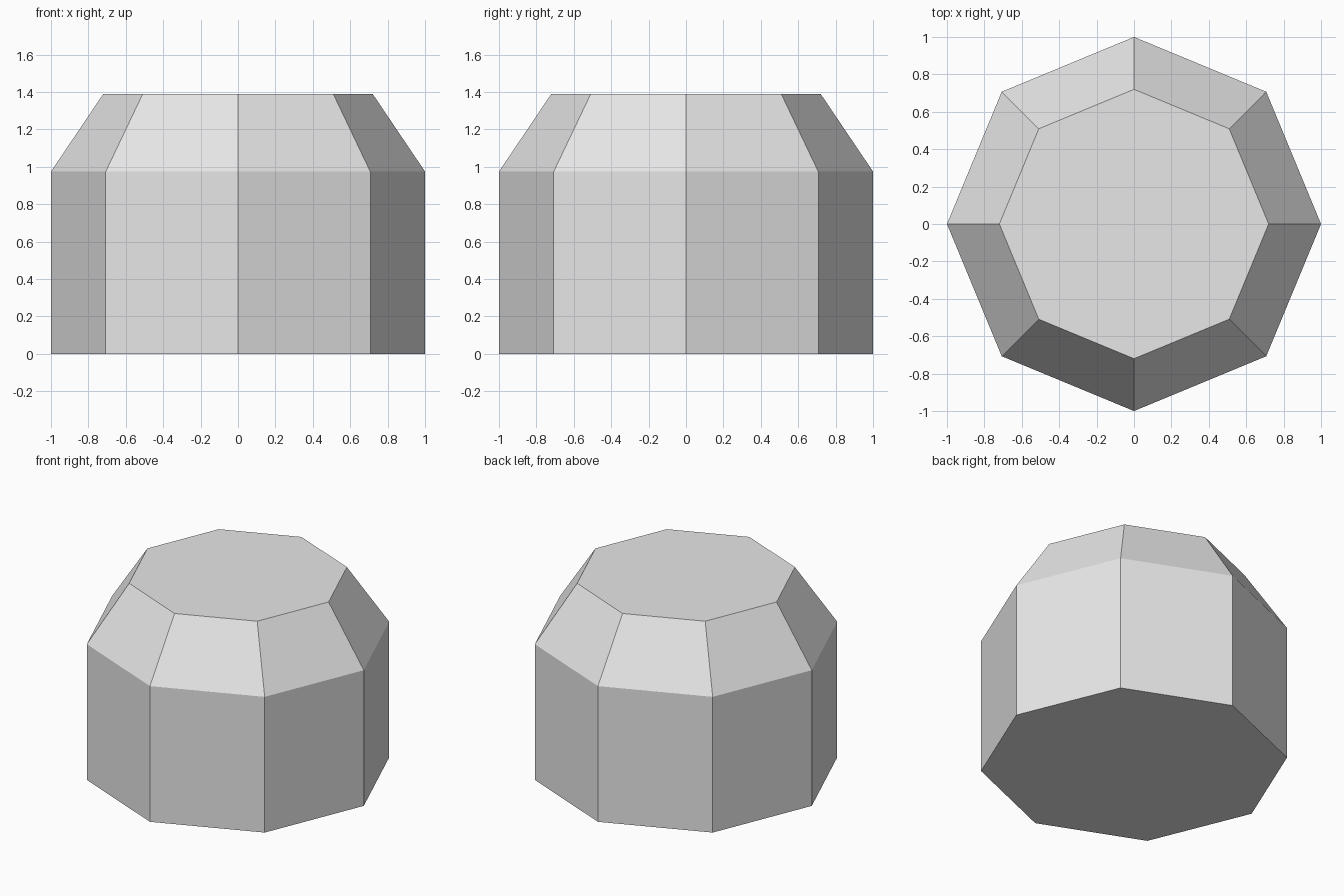
import bpy
import bmesh
from math import cos, sin, pi

cube = bpy.data.objects.get("Cube")
if cube:
    bpy.data.objects.remove(cube, do_unlink=True)

SIDES = 8
# (radius, height) of each ring: base, shoulder, top
PROFILE = [(1.0, 0.0), (1.0, 0.975), (0.72, 1.39)]

# Plain grey material
grey = bpy.data.materials.new("plain_grey")
grey.use_nodes = True
colour = (0.8, 0.8, 0.8, 1.0)
grey.diffuse_color = colour
grey.node_tree.nodes["Principled BSDF"].inputs["Base Color"].default_value = colour

# Octagonal block with straight walls and a sloped shoulder
bm = bmesh.new()
rings = []
for radius, height in PROFILE:
    angles = [2 * pi * i / SIDES for i in range(SIDES)]
    rings.append([bm.verts.new((radius * cos(a), radius * sin(a), height)) for a in angles])

for lower, upper in zip(rings, rings[1:]):
    for i in range(SIDES):
        j = (i + 1) % SIDES
        bm.faces.new((lower[i], lower[j], upper[j], upper[i]))

# Flat bottom and top caps
bm.faces.new(rings[0][::-1])
bm.faces.new(rings[-1])

mesh = bpy.data.meshes.new("octagonal_block")
bm.to_mesh(mesh)
bm.free()
mesh.materials.append(grey)
block = bpy.data.objects.new("octagonal_block", mesh)
bpy.context.collection.objects.link(block)
